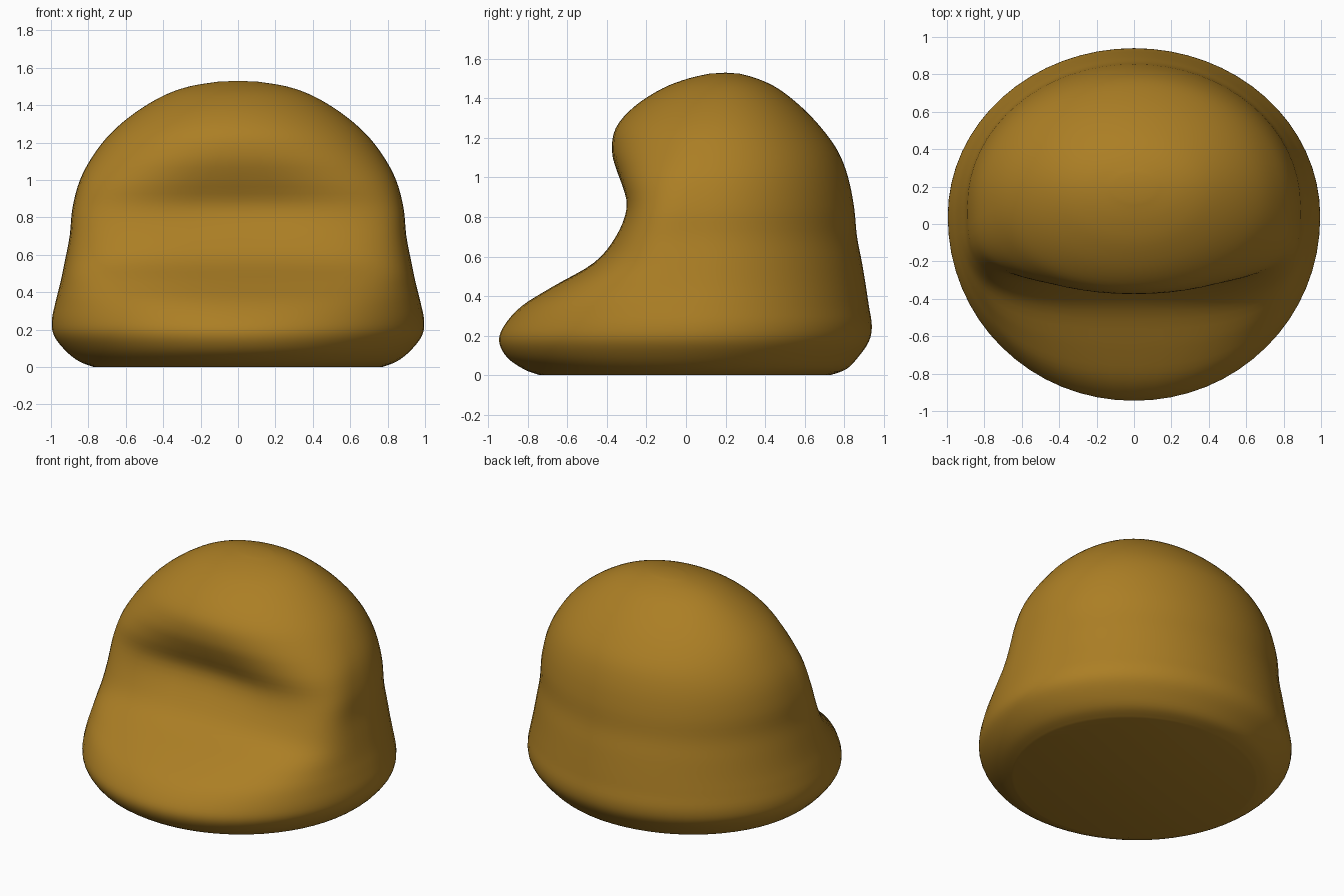
import bpy, bmesh, math

default = bpy.data.objects.get("Cube")
if default:
    bpy.data.objects.remove(default, do_unlink=True)

SEGMENTS, STEPS = 64, 4

# Body outline by level: height, half width, front y, back y
levels = [
    (0.0, .77, -.74, .73), (.03, .85, -.82, .81), (.09, .925, -.905, .87),
    (.17, .985, -.945, .925), (.25, .995, -.92, .94), (.35, .975, -.83, .925),
    (.45, .95, -.67, .91), (.57, .925, -.465, .89), (.7, .9, -.365, .865),
    (.85, .885, -.32, .85), (1.0, .845, -.35, .82), (1.13, .775, -.375, .77),
    (1.25, .68, -.355, .685), (1.36, .55, -.26, .58), (1.45, .4, -.12, .465),
    (1.5, .26, .01, .36), (1.525, .11, .12, .27),
]


def spline(a, b, c, d, t):
    """Catmull-Rom blend of four rows."""
    return [q + .5 * t * (r - p + t * (2 * p - 5 * q + 4 * r - s + t * (3 * (q - r) + s - p)))
            for p, q, r, s in zip(a, b, c, d)]


def bell(x, middle, width):
    return math.exp(-((x - middle) / width) ** 2)


def smooth_rows(rows):
    padded = [rows[0]] + rows + [rows[-1]]
    out = []
    for i in range(len(rows) - 1):
        out += [spline(*padded[i:i + 4], k / STEPS) for k in range(STEPS)]
    return out + [rows[-1]]


def ring_points(z, half, front, back):
    """One cross-section: round at the back, squarer around the waist in front."""
    middle = .02 + .1 * min(z, 1)
    if z > 1:
        middle += (z - 1) * .15
    power = 2 / (2 + 1.8 * bell(z, .76, .28))
    for i in range(SEGMENTS):
        a = math.tau * i / SEGMENTS
        c, s = math.cos(a), math.sin(a)
        if s < 0:
            x = half * math.copysign(abs(c) ** power, c)
            y = middle - (middle - front) * abs(s) ** power
            y += .035 * bell(z, .85, .15) * bell(x, 0, .4)
        else:
            x, y = half * c, middle + (back - middle) * s
        yield x, y, z


# Loft the body and close both ends
bm = bmesh.new()
rings = [[bm.verts.new(p) for p in ring_points(*row)] for row in smooth_rows(levels)]
for low, high in zip(rings, rings[1:]):
    for i in range(SEGMENTS):
        j = (i + 1) % SEGMENTS
        bm.faces.new((low[i], low[j], high[j], high[i]))
bm.faces.new(rings[0][::-1])
crown = bm.verts.new((0, .2, 1.53))
for i in range(SEGMENTS):
    bm.faces.new((rings[-1][i], rings[-1][(i + 1) % SEGMENTS], crown))
bmesh.ops.recalc_face_normals(bm, faces=bm.faces)

mesh = bpy.data.meshes.new("body")
bm.to_mesh(mesh)
bm.free()
body = bpy.data.objects.new("body", mesh)
bpy.context.collection.objects.link(body)

# Single ochre colour
ochre = bpy.data.materials.new("ochre")
ochre.use_nodes = True
colour = (.41, .21, .018, 1)
ochre.diffuse_color = colour
ochre.node_tree.nodes["Principled BSDF"].inputs["Base Color"].default_value = colour
mesh.materials.append(ochre)

bpy.context.view_layer.objects.active = body
body.select_set(True)
bpy.ops.object.shade_smooth_by_angle(angle=math.radians(40))
